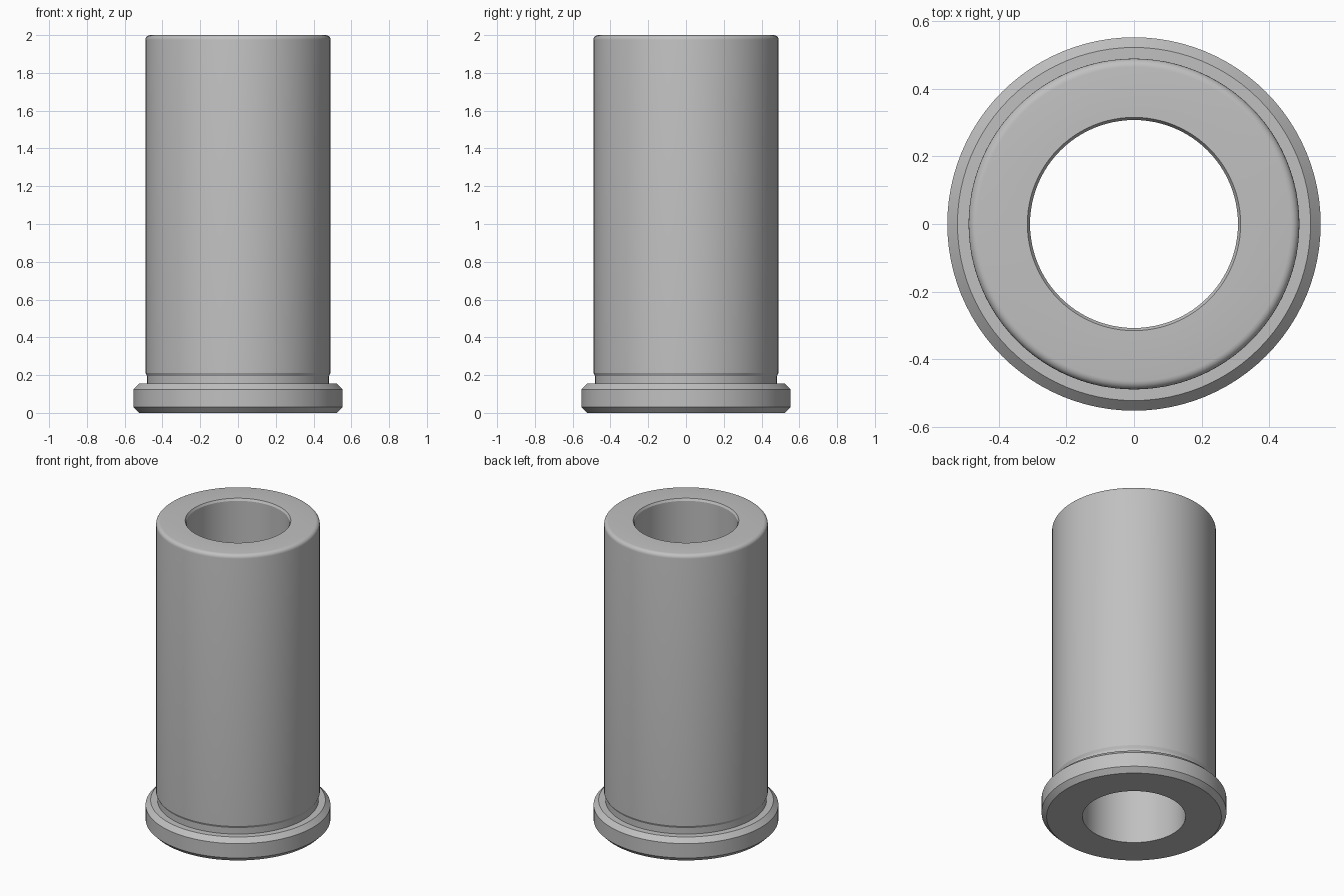
import bpy
import bmesh
import math

SEGMENTS = 96

old = bpy.data.objects.get("Cube")
if old:
    bpy.data.objects.remove(old, do_unlink=True)


def make_material(name, colour):
    mat = bpy.data.materials.new(name)
    mat.use_nodes = True
    mat.diffuse_color = colour
    mat.node_tree.nodes["Principled BSDF"].inputs["Base Color"].default_value = colour
    return mat


def fillet(radius, height, size, steps=5):
    """Quarter round from the outer wall up to the top face."""
    points = []
    for i in range(steps + 1):
        a = math.pi / 2 * i / steps
        points.append((radius - size + size * math.cos(a),
                       height - size + size * math.sin(a)))
    return points


def lathe(name, profile, material):
    """Revolve a closed (radius, height) profile around the z axis."""
    bm = bmesh.new()
    rings = []
    for s in range(SEGMENTS):
        a = math.tau * s / SEGMENTS
        rings.append([bm.verts.new((r * math.cos(a), r * math.sin(a), z))
                      for r, z in profile])
    n = len(profile)
    for s in range(SEGMENTS):
        a, b = rings[s], rings[(s + 1) % SEGMENTS]
        for i in range(n):
            j = (i + 1) % n
            bm.faces.new((a[i], b[i], b[j], a[j]))
    bmesh.ops.recalc_face_normals(bm, faces=bm.faces)
    mesh = bpy.data.meshes.new(name)
    bm.to_mesh(mesh)
    bm.free()
    mesh.materials.append(material)
    obj = bpy.data.objects.new(name, mesh)
    bpy.context.collection.objects.link(obj)
    bpy.ops.object.select_all(action="DESELECT")
    obj.select_set(True)
    bpy.context.view_layer.objects.active = obj
    bpy.ops.object.shade_smooth_by_angle(angle=math.radians(25))
    return obj


steel = make_material("grey steel", (0.53, 0.53, 0.53, 1))

# Flange with chamfered rims, relief groove, sleeve, rounded top, bore
flange = [(0.308, 0), (0.523, 0), (0.553, 0.03), (0.553, 0.125), (0.523, 0.155)]
groove = [(0.482, 0.155), (0.482, 0.195), (0.49, 0.212)]
top = fillet(0.49, 2.0, 0.025)
bore = [(0.316, 2.0), (0.308, 1.986)]
lathe("flanged_bushing", flange + groove + top + bore, steel)
